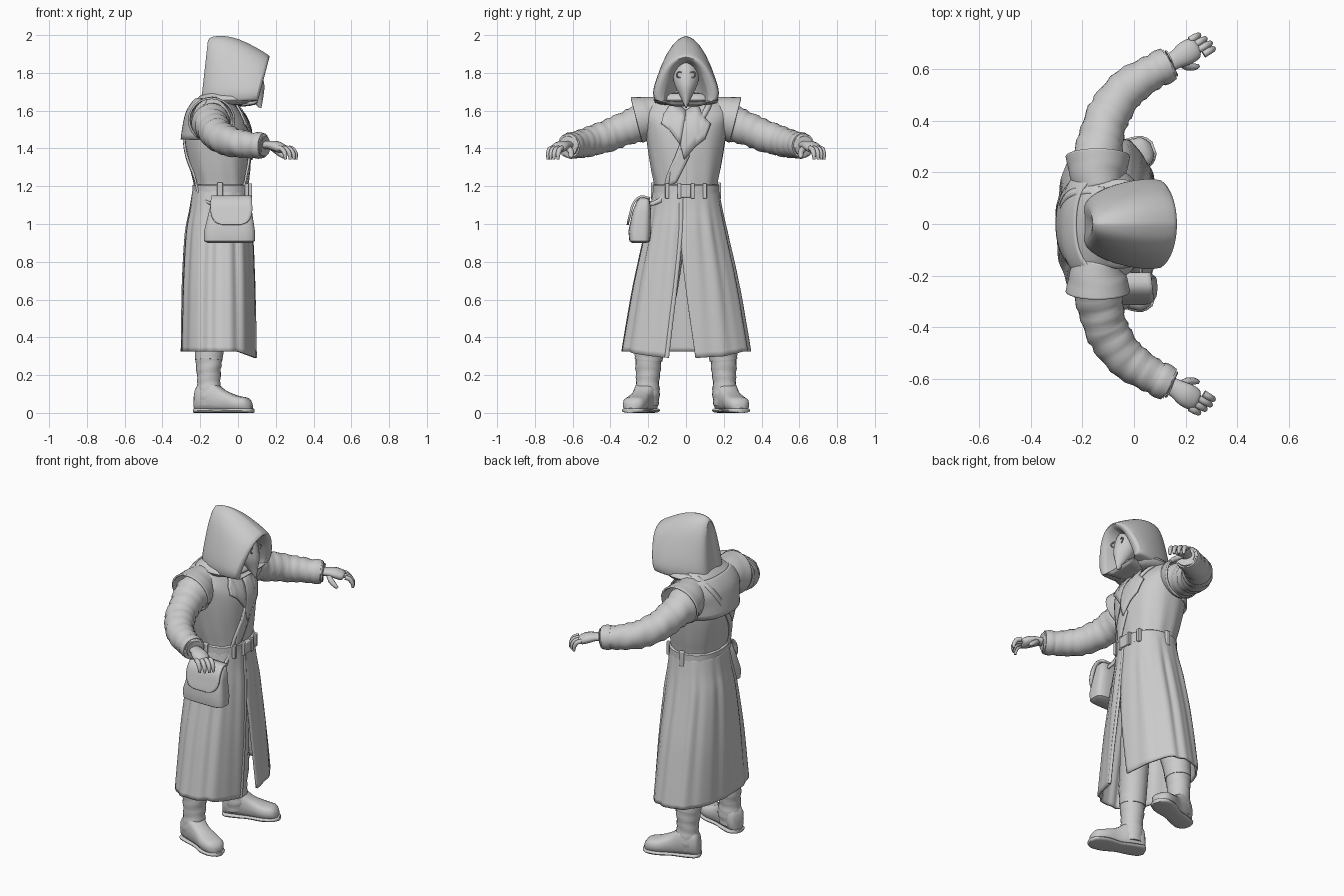
import bpy, bmesh, math
from mathutils import Vector
from math import sin, cos, pi

if "Cube" in bpy.data.objects:
    bpy.data.objects.remove(bpy.data.objects["Cube"])

grey = bpy.data.materials.new("plain grey")
grey.use_nodes = True
grey.diffuse_color = (0.6, 0.6, 0.6, 1)
grey.node_tree.nodes["Principled BSDF"].inputs["Base Color"].default_value = (0.6, 0.6, 0.6, 1)


def finish(name, bm, thick=0, subsurf=0, angle=50, bevel=0):
    bmesh.ops.recalc_face_normals(bm, faces=bm.faces)
    mesh = bpy.data.meshes.new(name)
    bm.to_mesh(mesh)
    bm.free()
    ob = bpy.data.objects.new(name, mesh)
    bpy.context.collection.objects.link(ob)
    mesh.materials.append(grey)
    if thick:
        mod = ob.modifiers.new("thickness", "SOLIDIFY")
        mod.thickness, mod.offset = thick, 0
    if bevel:
        mod = ob.modifiers.new("bevel", "BEVEL")
        mod.width, mod.segments = bevel, 3
    if subsurf:
        ob.modifiers.new("smooth", "SUBSURF").levels = subsurf
    bpy.ops.object.select_all(action="DESELECT")
    bpy.context.view_layer.objects.active = ob
    ob.select_set(True)
    bpy.ops.object.shade_smooth_by_angle(angle=math.radians(angle))
    return ob


def loft(name, rings, closed=True, caps=True, **kw):
    """Skin a list of point rings."""
    bm = bmesh.new()
    rows = [[bm.verts.new(p) for p in r] for r in rings]
    n = len(rows[0])
    for a, b in zip(rows, rows[1:]):
        for i in range(n if closed else n - 1):
            j = (i + 1) % n
            bm.faces.new((a[i], a[j], b[j], b[i]))
    if closed and caps:
        bm.faces.new(rows[0])
        bm.faces.new(rows[-1])
    return finish(name, bm, **kw)


def spline(rows, per):
    """Catmull-Rom resampling of rows of numbers."""
    out = []
    for i in range(len(rows) - 1):
        q = [rows[max(0, min(len(rows) - 1, i + k))] for k in (-1, 0, 1, 2)]
        for s in range(per):
            t = s / per
            out.append([0.5 * (2 * b + (c - a) * t + (2 * a - 5 * b + 4 * c - d) * t * t
                               + (3 * b - a - 3 * c + d) * t ** 3) for a, b, c, d in zip(*q)])
    return out + [list(rows[-1])]


def oval(z, cx, rx, ry, cy=0, n=32, power=2.3, a0=0, a1=2 * pi, ripple=None, end=False):
    pts = []
    for i in range(n):
        a = a0 + (a1 - a0) * i / (n - 1 if end else n)
        k = (abs(cos(a)) ** power + abs(sin(a)) ** power) ** (-1 / power)
        k *= 1 + (ripple(a) if ripple else 0)
        pts.append((cx + rx * k * cos(a), cy + ry * k * sin(a), z))
    return pts


def tube(name, path, per=4, n=14, flat=1, wrinkle=0, side=1, **kw):
    """Round tube along (x, y, z, radius) rows, mirrored by side."""
    rows = spline(path, per)
    rings = []
    for i, (x, y, z, r) in enumerate(rows):
        t = (Vector(rows[min(i + 1, len(rows) - 1)][:3]) - Vector(rows[max(i - 1, 0)][:3])).normalized()
        u = t.cross((0, 0, 1) if abs(t.z) < 0.8 else (1, 0, 0)).normalized()
        v = u.cross(t)
        ring = []
        for k in range(n):
            a = 2 * pi * k / n
            q = r * (1 + wrinkle * sin(i * 1.9 + 1.5 * sin(a) + sin(2 * a + i)))
            p = Vector((x, y, z)) + u * q * cos(a) + v * q * flat * sin(a)
            ring.append((p.x, p.y * side, p.z))
        rings.append(ring)
    return loft(name, rings, **kw)


def box(name, lo, hi, bevel):
    bm = bmesh.new()
    bmesh.ops.create_cube(bm, size=1)
    for v in bm.verts:
        v.co = [l + (h - l) * (c + 0.5) for l, h, c in zip(lo, hi, v.co)]
    return finish(name, bm, bevel=bevel)


# Coat body: rows of height, centre x, half depth, half width
TORSO = spline([(1.14, -.09, .14, .165), (1.2, -.09, .14, .165), (1.3, -.10, .155, .185),
                (1.42, -.11, .17, .205), (1.52, -.115, .165, .22), (1.58, -.125, .145, .235),
                (1.63, -.13, .115, .21), (1.67, -.12, .09, .16), (1.72, -.08, .07, .09)], 4)


def torso_at(z):
    return min(TORSO, key=lambda r: abs(r[0] - z))


def front_x(y, z, back=False):
    _, cx, rx, ry = torso_at(z)
    d = rx * max(0, 1 - min(1, abs(y) / ry) ** 2.3) ** (1 / 2.3)
    return cx - d if back else cx + d


loft("coat_body", [oval(z, cx, rx, ry, n=48, ripple=lambda a, z=z: 0.018 * sin(11 * a + 5 * z) * max(0, 1.55 - z) * 3)
                   for z, cx, rx, ry in TORSO])

# Storm flap over the back, flaring at its lower edge
loft("back_flap", [oval(z, cx, rx * g, ry * 1.0, a0=pi * .62, a1=pi * 1.38, end=True, n=24)
                   for z, cx, rx, ry in TORSO if 1.44 < z < 1.66
                   for g in [1.03 + max(0, 1.55 - z) * .6]], closed=False, thick=.012)

# Split skirt with hanging folds
SKIRT = spline([(1.18, -.09, .145, .168), (1.08, -.095, .155, .185), (.95, -.10, .172, .212),
                (.7, -.102, .185, .268), (.5, -.102, .19, .305), (.325, -.102, .193, .335)], 5)
rings = []
for z, cx, rx, ry in SKIRT:
    t = max(0, (.95 - z) / .63)
    fold = lambda a, z=z: (.022 * sin(13 * a) + .014 * sin(21 * a + 2)) * min(1, (1.2 - z) * 4) * (1 - .45 * t)
    ring = oval(z, cx, rx, ry, n=110, a0=-.14 + .29 * t, a1=2 * pi - .14 - .16 * t, ripple=fold, end=True)
    rings.append([(x, y, h - .035 * t ** 6 * max(0, x + .0) / .09) for x, y, h in ring])
loft("coat_skirt", rings, closed=False, thick=.012)
tube("front_edge", [(x + .004, y, z, .012) for x, y, z in [r[-1] for r in rings][::5]], flat=.6, n=8)

# Belt, loops and buckle
loft("belt", [oval(z, -.09, .152 + b, .176 + b, n=48)
              for z, b in ((1.14, -.006), (1.145, 0), (1.205, 0), (1.21, -.006))])
for y in (-.1, -.035, .035, .1):
    x = -.09 + .155 * (1 - (abs(y) / .18) ** 2.3) ** (1 / 2.3)
    box("belt_loop", (x - .02, y - .01, 1.135), (x + .012, y + .01, 1.215), .004)
box("buckle", (.05, -.03, 1.14), (.075, .025, 1.21), .006)
for y in (-.17, .17):
    box("side_loop", (-.11, y - .015, 1.13), (-.08, y + .015, 1.22), .005)


# Lapels, collar and overlapping front edge
def plate(name, outline, lift, thick=.01):
    bm = bmesh.new()
    bm.faces.new([bm.verts.new((front_x(y, z) + lift, y, z)) for y, z in outline])
    bmesh.ops.triangulate(bm, faces=bm.faces)
    bmesh.ops.subdivide_edges(bm, edges=bm.edges, cuts=3, use_grid_fill=True)
    for v in bm.verts:
        v.co.x = max(v.co.x, front_x(v.co.y, v.co.z) + lift)
    return finish(name, bm, thick=thick)


plate("left_lapel", [(0, 1.6), (.06, 1.64), (.09, 1.57), (.13, 1.53), (.1, 1.45), (.05, 1.41), (-.01, 1.34), (-.03, 1.42)], .014)
plate("right_lapel", [(0, 1.6), (-.07, 1.65), (-.12, 1.58), (-.13, 1.53), (-.09, 1.5), (-.03, 1.42)], .012)
plate("overlap", [(-.03, 1.43), (.02, 1.36), (-.05, 1.22), (-.09, 1.2), (-.08, 1.3)], .006)

# Hood: pointed arches from the back to the brim, then turned inward
ARCH = spline([(0, 1), (.32, .94), (.62, .77), (.86, .48), (1, .18), (.93, 0)], 3)
HOOD = [(-.155, -.19, 1.94, 1.66, .02), (-.165, -.2, 1.975, 1.65, .07), (-.14, -.18, 1.995, 1.64, .105),
        (-.08, -.12, 2.0, 1.64, .14), (0, -.04, 1.985, 1.64, .165), (.09, .04, 1.94, 1.645, .178),
        (.165, .1, 1.895, 1.65, .172), (.17, .105, 1.885, 1.645, .155), (.155, .1, 1.87, 1.63, .112),
        (.08, .03, 1.85, 1.62, .1), (-.02, -.04, 1.8, 1.62, .06)]
rings = []
for xt, xb, zt, zb, w in HOOD:
    half = [(xb + (xt - xb) * h, w * s, zb + (zt - zb) * h) for s, h in ARCH]
    rings.append([(x, -y, z) for x, y, z in half[:0:-1]] + half)
loft("hood", rings, subsurf=1, angle=60)
loft("hood_mantle", [oval(z, cx, rx, ry) for z, cx, rx, ry in
                     ((1.7, -.05, .13, .15), (1.655, -.055, .145, .185), (1.625, -.06, .125, .15))], subsurf=1)

# Beaked mask with brow and eye rims
loft("mask", [oval(z, cx, rx, ry, n=20, power=1.7) for z, cx, rx, ry in spline(
    [(1.87, .06, .03, .02), (1.83, .065, .05, .055), (1.78, .065, .065, .068), (1.73, .07, .07, .058),
     (1.68, .09, .045, .033), (1.635, .11, .018, .012), (1.615, .118, .005, .004)], 3)])
for s in (-1, 1):
    ring = [(.118 + .006 * cos(a), s * (.033 + .017 * cos(a)), 1.79 + .015 * sin(a), .004)
            for a in [i * pi / 6 for i in range(13)]]
    tube("eye_rim", ring, per=1, n=6)

# Sides: sleeves, shoulder caps, hands, legs and boots
for s, tag in ((1, "left_"), (-1, "right_")):
    tube(tag + "sleeve", [(-.14, .1, 1.56, .09), (-.145, .22, 1.54, .1), (-.13, .32, 1.505, .088),
                          (-.1, .42, 1.465, .084), (-.035, .515, 1.435, .078), (.05, .575, 1.42, .07),
                          (.135, .62, 1.415, .06), (.14, .623, 1.415, .045)],
         per=6, n=24, wrinkle=.045, side=s)
    tube(tag + "shoulder_cap", [(-.13, .12, 1.6, .075), (-.14, .18, 1.575, .1), (-.14, .225, 1.56, .112),
                                (-.14, .262, 1.55, .12)], n=24, side=s, caps=False, thick=.01)
    tube(tag + "cuff", [(.09, .597, 1.417, .068), (.11, .607, 1.416, .071), (.135, .62, 1.415, .066)],
         n=20, side=s)
    tube(tag + "palm", [(.11, .61, 1.415, .035), (.16, .635, 1.418, .036), (.2, .66, 1.412, .046),
                        (.235, .68, 1.398, .042), (.245, .685, 1.393, .02)], flat=.6, side=s)
    for k in range(4):
        x, y = .215 + .018 * k, .71 - .018 * k
        l = (.8, .95, 1, .85)[k]
        tube(tag + "finger", [(x, y, 1.402, .014), (x + .025 * l, y + .015 * l, 1.395, .0135),
                              (x + .042 * l, y + .024 * l, 1.37, .012), (x + .045 * l, y + .026 * l, 1.342, .007)],
             n=8, side=s)
    tube(tag + "thumb", [(.18, .63, 1.405, .018), (.205, .61, 1.385, .016), (.235, .608, 1.362, .013),
                         (.25, .612, 1.35, .007)], n=8, side=s)
    tube(tag + "leg", [(-.11, .085, .95, .085), (-.12, .13, .65, .085), (-.15, .185, .38, .078),
                       (-.155, .198, .28, .074)], n=18, side=s)
    tube(tag + "boot_shaft", [(-.15, .19, .42, .078), (-.152, .195, .34, .076), (-.155, .2, .25, .068),
                              (-.155, .203, .17, .062), (-.155, .205, .1, .066), (-.155, .205, .04, .06)],
         n=18, per=5, wrinkle=.035, side=s)

    # Foot: rows of distance from heel, half width, height, along the turned-out toe line
    def foot(name, rows, z0):
        rings = []
        for d, w, h in spline(rows, 3):
            ring = []
            for k in range(16):
                a = 2 * pi * k / 16
                u, v = abs(cos(a)) ** .7 * (1 if cos(a) > 0 else -1), abs(sin(a)) ** .7 * (1 if sin(a) > 0 else -1)
                ring.append((-.225 + d * .94 - w * u * .34, s * (.185 + d * .34 + w * u * .94), z0 + h * (v + 1) / 2))
            rings.append(ring)
        loft(name, rings)

    foot(tag + "boot", [(0, .03, .1), (.02, .052, .14), (.09, .06, .165), (.16, .054, .115), (.23, .064, .085),
                        (.29, .054, .072), (.315, .022, .045)], .008)
    foot(tag + "sole", [(-.004, .03, .024), (.02, .057, .026), (.09, .059, .024), (.15, .054, .022),
                        (.23, .07, .026), (.295, .058, .026), (.324, .024, .024)], 0)

# Satchel, flap and shoulder strap
loft("satchel", [oval(z, cx, rx, ry, cy=cy, n=32, power=4.5) for z, cx, rx, ry, cy in
                 ((.9, -.045, .115, .04, -.245), (.91, -.045, .135, .055, -.245), (.96, -.045, .135, .06, -.245),
                  (1.06, -.04, .115, .05, -.235), (1.12, -.035, .105, .036, -.225), (1.135, -.035, .09, .025, -.222))])
bm = bmesh.new()
rows = []
for y, z, w in spline([(-.19, 1.135, .1), (-.24, 1.145, .106), (-.278, 1.11, .11), (-.296, 1.05, .108),
                       (-.306, 1.01, .085), (-.308, .995, .045)], 3):
    rows.append([(-.035 + w * k / 6, y, z) for k in range(-6, 7)])
bm.free()
loft("satchel_flap", rows, closed=False, thick=.012)
STRAP = [(-.12, 1.14), (-.09, 1.25), (-.04, 1.36), (.03, 1.47), (.09, 1.57), (.125, 1.64)]
for back in (False, True):
    path = [(front_x(y, z, back) + (-.006 if back else .006), y, z) for y, z in STRAP]
    path = [(-.13 if back else .03, -.2, 1.1)] + path + [(-.115, .13, 1.69)]
    rows = spline(path, 4)
    loft("back_strap" if back else "front_strap",
         [[(x, y - .013, z + .007), (x, y + .013, z - .007)] for x, y, z in rows], closed=False, thick=.01)
